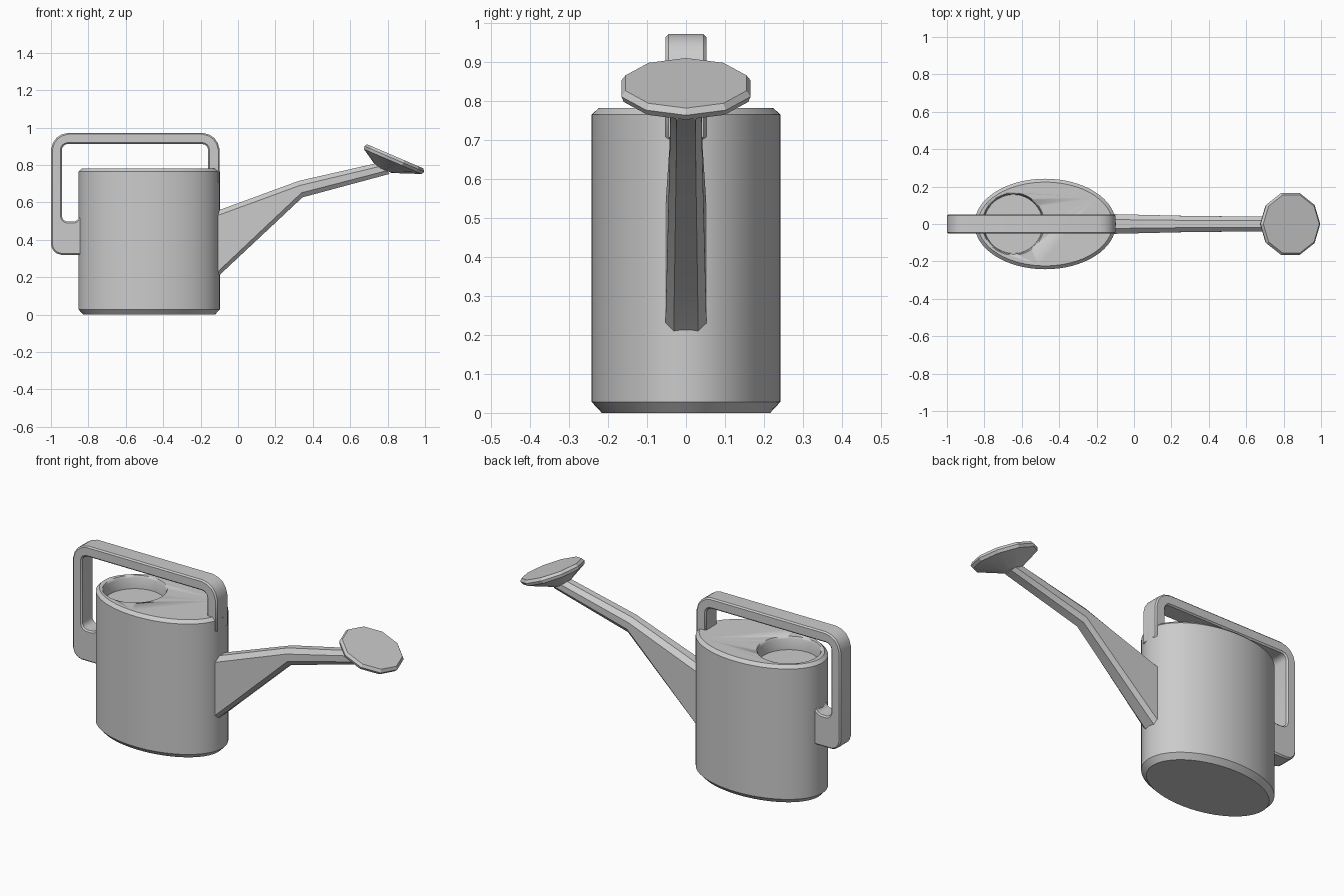
import bpy, bmesh, math
from mathutils import Vector

if "Cube" in bpy.data.objects:
    bpy.data.objects.remove(bpy.data.objects["Cube"])


def finish(name, bm, angle=35):
    bmesh.ops.recalc_face_normals(bm, faces=bm.faces)
    me = bpy.data.meshes.new(name)
    bm.to_mesh(me)
    bm.free()
    ob = bpy.data.objects.new(name, me)
    bpy.context.collection.objects.link(ob)
    bpy.ops.object.select_all(action='DESELECT')
    bpy.context.view_layer.objects.active = ob
    ob.select_set(True)
    bpy.ops.object.shade_smooth_by_angle(angle=math.radians(angle))
    return ob


def loft(name, rings, angle=35):
    bm = bmesh.new()
    rows = [[bm.verts.new(p) for p in r] for r in rings]
    n = len(rows[0])
    for a, b in zip(rows, rows[1:]):
        for i in range(n):
            j = (i + 1) % n
            bm.faces.new((a[i], a[j], b[j], b[i]))
    bm.faces.new(rows[0][::-1])
    bm.faces.new(rows[-1])
    return finish(name, bm, angle)


def ellipse(cx, z, rx, ry, n=64):
    return [(cx + rx * math.cos(2 * math.pi * i / n),
             ry * math.sin(2 * math.pi * i / n), z) for i in range(n)]


def rounded(corners, steps=4):
    # corners are (x, z, radius)
    out = []
    for i, (x, z, r) in enumerate(corners):
        p = Vector((x, z))
        if r == 0:
            out.append(p)
            continue
        q = Vector(corners[i - 1][:2])
        s = Vector(corners[(i + 1) % len(corners)][:2])
        a, b = p + (q - p).normalized() * r, p + (s - p).normalized() * r
        w = 0.25
        for k in range(steps + 1):
            t = k / steps
            out.append(((1 - t) ** 2 * a + 2 * t * (1 - t) * (p * (1 - w) + (a + b) * w / 2) * 1.0
                        + t ** 2 * b) if 0 < k < steps else (a if k == 0 else b))
    return out


# Oval tank with chamfered rims
CX = -0.475
tank = loft("tank", [ellipse(CX, z, 0.378 - d, 0.242 - d) for z, d in
                     ((0, 0.026), (0.028, 0), (0.765, 0), (0.782, 0.018))], 25)

# Recessed filling hole
cutter = loft("hole_cutter", [ellipse(-0.645, z, r, r) for z, r in
                              ((0.71, 0.157), (0.77, 0.16), (0.80, 0.176))])
cutter.hide_render = True
mod = tank.modifiers.new("hole", 'BOOLEAN')
mod.operation, mod.object, mod.solver = 'DIFFERENCE', cutter, 'EXACT'
bpy.context.view_layer.objects.active = tank
bpy.ops.object.modifier_apply(modifier="hole")
bpy.data.objects.remove(cutter)

# Handle: flat profile extruded across y, then bevelled
profile = rounded([
    (-0.83, 0.32, 0), (-1.0, 0.32, 0.055), (-1.0, 0.972, 0.09),
    (-0.098, 0.972, 0.09), (-0.098, 0.70, 0), (-0.16, 0.70, 0),
    (-0.16, 0.912, 0.03), (-0.942, 0.912, 0.03), (-0.942, 0.497, 0.03),
    (-0.855, 0.497, 0.025), (-0.845, 0.53, 0), (-0.83, 0.53, 0)])
bm = bmesh.new()
face = bm.faces.new([bm.verts.new((p.x, -0.052, p.y)) for p in profile])
res = bmesh.ops.extrude_face_region(bm, geom=[face])
bmesh.ops.translate(bm, vec=(0, 0.104, 0),
                    verts=[v for v in res['geom'] if isinstance(v, bmesh.types.BMVert)])
handle = finish("handle", bm)
bev = handle.modifiers.new("bevel", 'BEVEL')
bev.width, bev.segments = 0.008, 1
bev.limit_method, bev.angle_limit = 'ANGLE', math.radians(50)


# Spout: octagonal sections from a tall root to a slim tube
def section(top, bottom, w, cut):
    t, b = Vector((top[0], 0, top[1])), Vector((bottom[0], 0, bottom[1]))
    c = cut / (t - b).length
    return [t.lerp(b, f) + Vector((0, y * w, 0)) for y, f in (
        (0.45, 0), (1, c), (1, 1 - c), (0.6, 1),
        (-0.6, 1), (-1, 1 - c), (-1, c), (-0.45, 0))]


loft("spout", [section((-0.125, 0.55), (-0.125, 0.187), 0.053, 0.026),
               section((0.325, 0.715), (0.345, 0.627), 0.042, 0.025),
               section((0.765, 0.815), (0.81, 0.752), 0.040, 0.022)])

# Sprinkler head: ten-sided tilted disc with a conical back
U = Vector((0.919, 0, -0.394))


def disc(x, z, r, n=10):
    return [Vector((x, 0, z)) + U * (r * math.cos(2 * math.pi * i / n))
            + Vector((0, r * math.sin(2 * math.pi * i / n), 0)) for i in range(n)]


loft("sprinkler_head", [disc(0.78, 0.775, 0.045), disc(0.828, 0.818, 0.168),
                        disc(0.836, 0.832, 0.174), disc(0.841, 0.846, 0.163)], 20)
